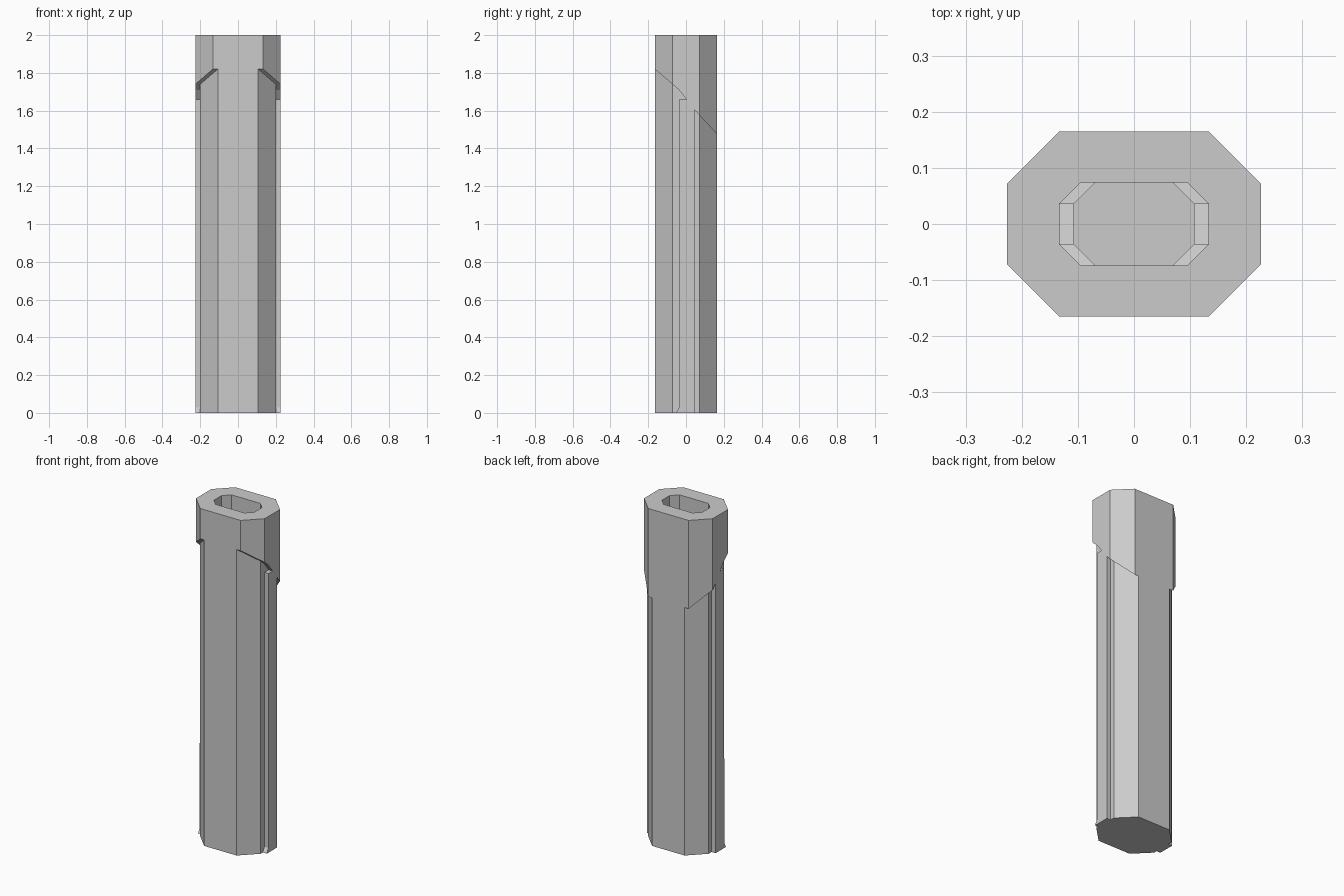
import bpy
import bmesh

old = bpy.data.objects.get("Cube")
if old:
    bpy.data.objects.remove(old, do_unlink=True)

grey = bpy.data.materials.new("plain grey")
grey.use_nodes = True
colour = (0.6, 0.6, 0.6, 1)
grey.diffuse_color = colour
grey.node_tree.nodes["Principled BSDF"].inputs["Base Color"].default_value = colour


def loft(name, sections, x=0.0):
    """Solid through upright rectangles (y, half width, bottom, top) from front to back."""
    bm = bmesh.new()
    rings = [[bm.verts.new((x + sx * w, y, z))
              for sx, z in ((-1, lo), (1, lo), (1, hi), (-1, hi))]
             for y, w, lo, hi in sections]
    for a, b in zip(rings, rings[1:]):
        for i in range(4):
            j = (i + 1) % 4
            bm.faces.new((a[i], a[j], b[j], b[i]))
    bm.faces.new(rings[0])
    bm.faces.new(rings[-1])
    bmesh.ops.recalc_face_normals(bm, faces=bm.faces)
    mesh = bpy.data.meshes.new(name)
    bm.to_mesh(mesh)
    bm.free()
    mesh.materials.append(grey)
    obj = bpy.data.objects.new(name, mesh)
    bpy.context.collection.objects.link(obj)
    return obj


def octagon(half_x, half_y, cut, lo, hi):
    return [(-half_y, half_x - cut, lo, hi), (cut - half_y, half_x, lo, hi),
            (half_y - cut, half_x, lo, hi), (half_y, half_x - cut, lo, hi)]


def combine(target, tool, operation):
    mod = target.modifiers.new(tool.name, 'BOOLEAN')
    mod.operation = operation
    mod.solver = 'EXACT'
    mod.object = tool
    bpy.context.view_layer.objects.active = target
    bpy.ops.object.modifier_apply(modifier=mod.name)
    bpy.data.objects.remove(tool, do_unlink=True)


# Octagonal shaft
column = loft("column", octagon(0.2, 0.165, 0.093, 0, 2))

# Wider head with a lower edge that falls towards the back
head = [(-0.165, 0.133, 1.82), (-0.072, 0.226, 1.74), (-0.037, 0.226, 1.71),
        (0.045, 0.226, 1.605), (0.072, 0.226, 1.575), (0.165, 0.133, 1.475)]
combine(column, loft("head", [(y, w, z, 2) for y, w, z in head]), 'UNION')

# Side ridges with a small flared foot in front
for side in (-1, 1):
    ridge = [(-0.052, 0.033, 0, 0.002), (-0.037, 0.033, 0, 0.028),
             (-0.036, 0.033, 0, 1.66), (0.045, 0.033, 0, 1.66)]
    combine(column, loft("ridge", ridge, side * 0.193), 'UNION')

# Hollow: narrow bore, wider mouth with a sloping ledge, side grooves
bore = loft("bore", octagon(0.107, 0.074, 0.038, 0.09, 2.1))
mouth = [(-0.074, 0.095, 1.74), (-0.036, 0.133, 1.71),
         (0.036, 0.133, 1.61), (0.074, 0.095, 1.57)]
combine(bore, loft("mouth", [(y, w, z, 2.1) for y, w, z in mouth]), 'UNION')
groove = [(-0.036, 0.133, 0.17, 1.9), (0.036, 0.133, 0.1, 1.9)]
combine(bore, loft("groove", groove), 'UNION')
combine(column, bore, 'DIFFERENCE')

# Merge flat neighbouring faces
bm = bmesh.new()
bm.from_mesh(column.data)
bmesh.ops.remove_doubles(bm, verts=bm.verts, dist=0.0001)
bmesh.ops.dissolve_limit(bm, angle_limit=0.01, verts=bm.verts, edges=bm.edges)
bm.to_mesh(column.data)
bm.free()
